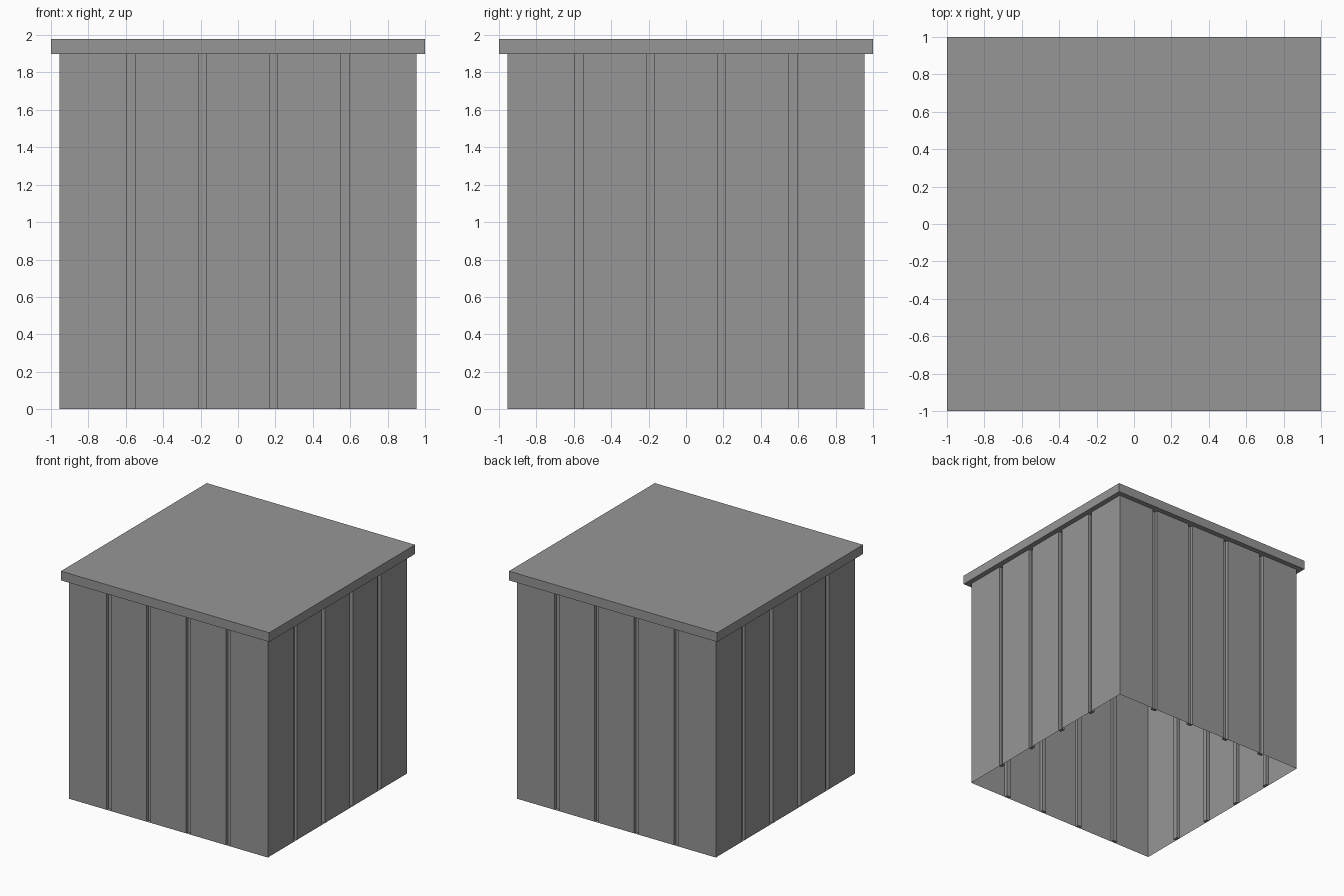
import bpy
import bmesh
from math import pi
from mathutils import Matrix

HALF = 0.955          # half width of the walls
WALL_TOP = 1.90
ROOF_TOP = 1.98
PITCH = 2 * HALF / 5  # five panels per side
GROOVE = 0.021        # half width of a groove
DEPTH = 0.028

cube = bpy.data.objects.get("Cube")
if cube:
    bpy.data.objects.remove(cube, do_unlink=True)

grey = bpy.data.materials.new("plain grey")
grey.use_nodes = True
colour = (0.305, 0.305, 0.305, 1)
grey.diffuse_color = colour
grey.node_tree.nodes["Principled BSDF"].inputs["Base Color"].default_value = colour


def add_object(name, bm):
    mesh = bpy.data.meshes.new(name)
    bm.to_mesh(mesh)
    bm.free()
    mesh.materials.append(grey)
    obj = bpy.data.objects.new(name, mesh)
    bpy.context.collection.objects.link(obj)
    return obj


def add_wall(name, angle):
    """Thin wall sheet with vertical channels pressed inward, closed at the foot."""
    bm = bmesh.new()
    profile = [(-HALF, -HALF)]
    for i in range(4):
        x = (i - 1.5) * PITCH
        a, b = x - GROOVE, x + GROOVE
        profile += [(a, -HALF), (a, DEPTH - HALF), (b, DEPTH - HALF), (b, -HALF)]
    profile.append((HALF, -HALF))

    low = [bm.verts.new((x, y, 0)) for x, y in profile]
    high = [bm.verts.new((x, y, WALL_TOP)) for x, y in profile]
    for i in range(len(profile) - 1):
        bm.faces.new((low[i], low[i + 1], high[i + 1], high[i]))
    # channel feet
    for i in range(1, len(profile) - 1, 4):
        bm.faces.new(low[i:i + 4])
    bm.transform(Matrix.Rotation(angle, 4, "Z"))
    add_object(name, bm)


# Four grooved walls, open underneath
for k, side in enumerate(("front", "left", "back", "right")):
    add_wall(side + "_wall", k * pi / 2)

# Overhanging flat roof slab
bm = bmesh.new()
bmesh.ops.create_cube(bm, size=1)
bm.transform(Matrix.Translation((0, 0, (WALL_TOP + ROOF_TOP) / 2))
             @ Matrix.Diagonal((2, 2, ROOF_TOP - WALL_TOP, 1)))
add_object("roof_slab", bm)
